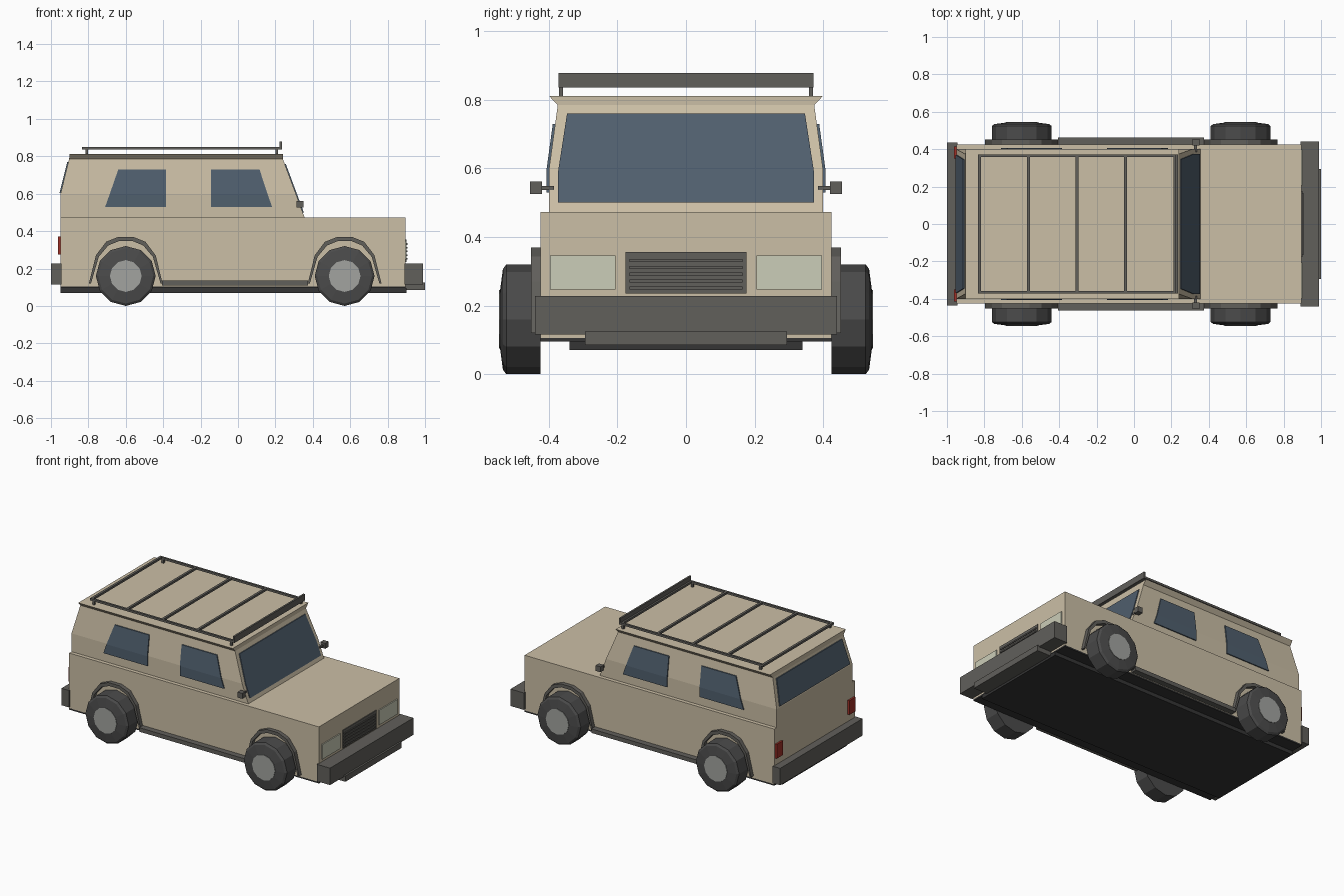
import bpy, bmesh, math

if "Cube" in bpy.data.objects:
    bpy.data.objects.remove(bpy.data.objects["Cube"])


def material(name, r, g, b):
    m = bpy.data.materials.new(name)
    m.diffuse_color = (r, g, b, 1)
    m.use_nodes = True
    m.node_tree.nodes["Principled BSDF"].inputs["Base Color"].default_value = m.diffuse_color
    return m


PAINT = material("sand_paint", 0.60, 0.52, 0.38)
DARK = material("dark_trim", 0.12, 0.115, 0.105)
FLOOR = material("underbody_black", 0.035, 0.035, 0.035)
RUBBER = material("rubber", 0.07, 0.07, 0.07)
GLASS = material("glass", 0.08, 0.115, 0.155)
LAMP = material("lamp", 0.60, 0.61, 0.48)
RED = material("tail_red", 0.35, 0.03, 0.02)
HUB = material("hub_grey", 0.36, 0.37, 0.35)


def finish(bm, name, mat):
    bmesh.ops.recalc_face_normals(bm, faces=bm.faces)
    me = bpy.data.meshes.new(name)
    bm.to_mesh(me)
    bm.free()
    ob = bpy.data.objects.new(name, me)
    bpy.context.collection.objects.link(ob)
    me.materials.append(mat)
    return ob


def skin(name, rings, mat, closed=False):
    """Join equal-length rings of points; cap the ends unless closed."""
    bm = bmesh.new()
    vs = [[bm.verts.new(p) for p in r] for r in rings]
    n = len(rings[0])
    for a, b in zip(vs, vs[1:]):
        for i in range(n):
            j = (i + 1) % n
            bm.faces.new((a[i], a[j], b[j], b[i]))
    bm.faces.new(vs[0])
    bm.faces.new(vs[-1])
    return finish(bm, name, mat)


def stack(name, levels, mat):
    """Rectangles (z, x0, x1, y0, y1) lofted upward."""
    return skin(name, [[(x0, y0, z), (x1, y0, z), (x1, y1, z), (x0, y1, z)]
                       for z, x0, x1, y0, y1 in levels], mat)


def box(name, x0, x1, y0, y1, z0, z1, mat):
    return stack(name, [(z0, x0, x1, y0, y1), (z1, x0, x1, y0, y1)], mat)


def turned(name, x, s, z, profile, mat, n=12):
    """Lathe (radius, y) profile about a sideways axle."""
    return skin(name, [[(x + r * math.cos(2 * math.pi * k / n), s * y,
                         z + r * math.sin(2 * math.pi * k / n)) for k in range(n)]
                       for r, y in profile], mat)


# body, cabin and underside
box("lower_body", -0.95, 0.895, -0.425, 0.425, 0.105, 0.473, PAINT)
stack("cabin", [(0.47, -0.95, 0.357, -0.40, 0.40), (0.595, -0.95, 0.311, -0.40, 0.40),
                (0.785, -0.903, 0.24, -0.374, 0.374), (0.812, -0.90, 0.24, -0.40, 0.40)], PAINT)
box("floor_plate", -0.95, 0.895, -0.425, 0.425, 0.095, 0.106, FLOOR)
box("chassis", -0.95, 0.90, -0.34, 0.34, 0.07, 0.096, FLOOR)

# bumpers and skid plate
box("front_bumper", 0.89, 0.988, -0.44, 0.44, 0.115, 0.228, DARK)
box("rear_bumper", -1.0, -0.945, -0.435, 0.435, 0.115, 0.228, DARK)
box("skid_plate", 0.89, 1.0, -0.295, 0.295, 0.085, 0.124, DARK)

# grille
box("grille", 0.89, 0.9, -0.177, 0.177, 0.235, 0.356, DARK)
for i in range(5):
    z = 0.247 + i * 0.02
    box("grille_slat", 0.899, 0.905, -0.165, 0.165, z, z + 0.009, DARK)


# windscreen and rear glass
def front_x(z):
    return 0.357 - (z - 0.47) * 0.117 / 0.315


stack("windscreen", [(z, front_x(z) - 0.02, front_x(z) + 0.006, -w, w)
                     for z, w in ((0.50, 0.374), (0.585, 0.374), (0.76, 0.347))], GLASS)
stack("rear_window", [(z, x - 0.006, x + 0.02, -w, w)
                      for z, x, w in ((0.605, -0.948, 0.37), (0.77, -0.907, 0.345))], GLASS)

# roof rack
for x in (-0.825, -0.565, -0.305, -0.045, 0.218):
    box("rack_crossbar", x - 0.008, x + 0.008, -0.372, 0.372, 0.836, 0.85, DARK)
box("rack_wind_plate", 0.222, 0.234, -0.372, 0.372, 0.836, 0.879, DARK)

for s in (-1, 1):
    # side windows
    for name, edges in (("rear_side_window", ((-0.71, -0.385), (-0.687, -0.385), (-0.64, -0.385))),
                        ("front_side_window", ((-0.145, 0.182), (-0.145, 0.159), (-0.145, 0.115)))):
        stack(name, [(z, a, b, s * (y - 0.02), s * (y + 0.007)) for (a, b), z, y in
                     zip(edges, (0.53, 0.595, 0.73), (0.40, 0.40, 0.3815))], GLASS)

    # lamps
    box("headlight", 0.89, 0.902, s * 0.205, s * 0.397, 0.247, 0.346, LAMP)
    box("tail_light", -0.962, -0.945, s * 0.35, s * 0.415, 0.275, 0.37, RED)

    # mirrors
    box("mirror", 0.314, 0.35, s * 0.42, s * 0.455, 0.526, 0.562, DARK)
    box("mirror_stalk", 0.322, 0.336, s * 0.385, s * 0.425, 0.537, 0.549, DARK)

    # side step
    box("side_step", -0.405, 0.375, s * 0.42, s * 0.463, 0.108, 0.135, DARK)

    # rack rails and feet
    box("rack_rail", -0.833, 0.228, s * 0.358, s * 0.372, 0.836, 0.85, DARK)
    for x in (-0.808, 0.208):
        box("rack_foot", x - 0.007, x + 0.007, s * 0.359, s * 0.371, 0.81, 0.837, DARK)

    for cx in (-0.6, 0.57):
        # wheels
        turned("tyre", cx, s, 0.16, [(0.16, 0.424), (0.16, 0.524), (0.147, 0.534), (0.087, 0.542)], RUBBER)
        turned("hub", cx, s, 0.16, [(0.085, 0.53), (0.085, 0.545)], HUB)

        # wheel arch flare, outer and inner edge lofted along the arch
        outer = [(-0.197, 0.12), (-0.16, 0.27), (-0.105, 0.343), (-0.04, 0.369)]
        inner = [(-0.186, 0.12), (-0.145, 0.262), (-0.094, 0.323), (-0.036, 0.347)]
        outer += [(-x, z) for x, z in reversed(outer)]
        inner += [(-x, z) for x, z in reversed(inner)]
        skin("wheel_arch", [[(cx + ox, s * 0.42, oz), (cx + ox, s * 0.452, oz),
                             (cx + ix, s * 0.452, iz), (cx + ix, s * 0.42, iz)]
                            for (ox, oz), (ix, iz) in zip(outer, inner)], DARK)
